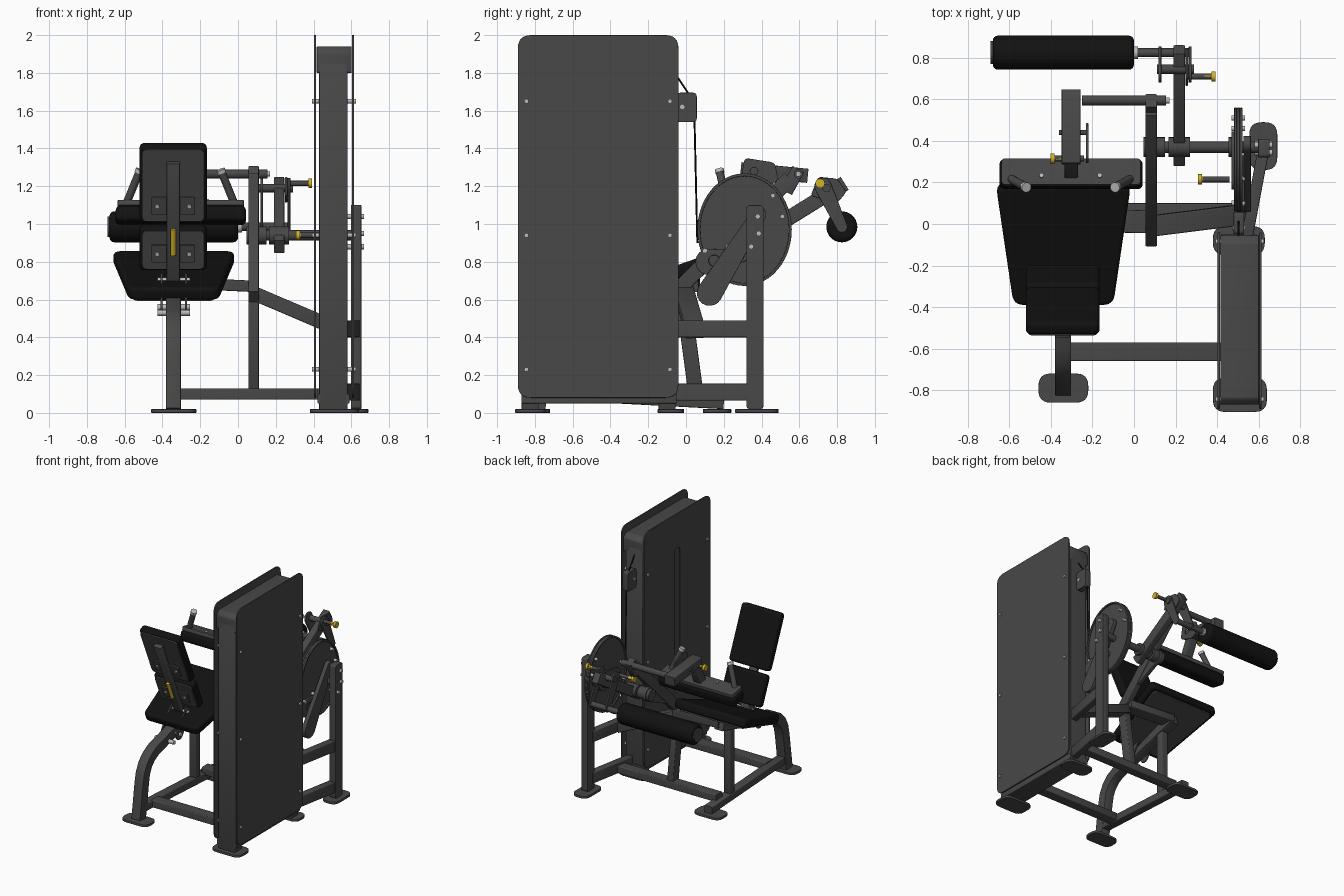
import bpy, math
from mathutils import Vector as V, Matrix

if "Cube" in bpy.data.objects:
    bpy.data.objects.remove(bpy.data.objects["Cube"])

def mat(name, c):
    m = bpy.data.materials.new(name)
    m.diffuse_color = (*c, 1)
    m.use_nodes = True
    m.node_tree.nodes["Principled BSDF"].inputs["Base Color"].default_value = m.diffuse_color
    return m
FRAME = mat("frame_grey", (.065, .065, .065))
PAD = mat("pad_black", (.006, .006, .006))
YEL = mat("yellow", (.65, .45, .02))
STEEL = mat("steel", (.5, .5, .5))

def finish(o, m):
    o.data.materials.append(m)
    bpy.ops.object.select_all(action='DESELECT')
    o.select_set(True)
    bpy.context.view_layer.objects.active = o
    if o.type == 'CURVE':
        bpy.ops.object.convert(target='MESH')
    bpy.ops.object.shade_smooth_by_angle(angle=math.radians(35))
    return bpy.context.object

def basis(o, u, v):
    u, v = V(u).normalized(), V(v).normalized()
    M = Matrix((u, v, u.cross(v))).transposed().to_4x4()
    M.translation = o
    return M

def plate(name, loops, t, M, m=FRAME, b=.003, res=1):
    """Extruded 2D outline with softened edges; extra loops are holes."""
    c = bpy.data.curves.new(name, 'CURVE')
    c.dimensions, c.fill_mode = '2D', 'BOTH'
    c.extrude, c.bevel_depth, c.offset, c.bevel_resolution = t / 2 - b, b, -b, res
    for pts in loops:
        s = c.splines.new('POLY')
        s.points.add(len(pts) - 1)
        s.use_cyclic_u = True
        for p, q in zip(s.points, pts):
            p.co = (q[0], q[1], 0, 1)
    o = bpy.data.objects.new(name, c)
    bpy.context.collection.objects.link(o)
    o.matrix_world = M
    return finish(o, m)

def yz(x):
    return basis((x, 0, 0), (0, 1, 0), (0, 0, 1))

def rounded(pts, r, n=6):
    out, k = [], len(pts)
    for i in range(k):
        p, a, c = V(pts[i]), V(pts[i - 1]), V(pts[(i + 1) % k])
        s, e = p + (a - p).normalized() * r, p + (c - p).normalized() * r
        out += [s.lerp(p, j / n).lerp(p.lerp(e, j / n), j / n) for j in range(n + 1)]
    return out

def rect(x0, y0, x1, y1, r):
    return rounded([(x0, y0), (x1, y0), (x1, y1), (x0, y1)], r)

def ellipse(cx, cy, rx, ry, n=48):
    return [(cx + rx * math.cos(i * math.tau / n), cy + ry * math.sin(i * math.tau / n)) for i in range(n)]

def capsule(a, b, ra, rb, n=10):
    ang = math.atan2(b[1] - a[1], b[0] - a[0])
    arc = lambda c, r, s: [(c[0] + r * math.cos(s + math.pi * i / n), c[1] + r * math.sin(s + math.pi * i / n)) for i in range(n + 1)]
    return arc(b, rb, ang - math.pi / 2) + arc(a, ra, ang + math.pi / 2)

def ribbon(path, w):
    L, R = [], []
    for i, p in enumerate(path):
        d = (V(path[min(i + 1, len(path) - 1)]) - V(path[max(i - 1, 0)])).normalized()
        n = V((-d.y, d.x)) * w / 2
        L.append(V(p) + n)
        R.append(V(p) - n)
    return L + R[::-1]

def beam(name, a, b, w, h, m=FRAME, r=.008):
    a, b = V(a), V(b)
    d = (b - a).normalized()
    ref = V((0, 1, 0)) if abs(d.x) > .7 else V((1, 0, 0))
    u = (ref - d * ref.dot(d)).normalized()
    return plate(name, [rect(-w / 2, -h / 2, w / 2, h / 2, r)], (b - a).length, basis((a + b) / 2, u, d.cross(u)), m, .001)

def rod(name, a, b, r, m=FRAME, n=20):
    a, b = V(a), V(b)
    bpy.ops.mesh.primitive_cylinder_add(vertices=n, radius=r, depth=(b - a).length, location=(a + b) / 2,
                                        rotation=(b - a).to_track_quat('Z', 'Y').to_euler())
    o = bpy.context.object
    o.name = name
    return finish(o, m)

# weight tower: side panels, covers, cap, stack
panel = rect(-.89, .08, -.04, 2.0, .07)
plate("tower_panel_right", [panel], .012, yz(.609))
plate("tower_panel_left", [panel, rect(-.50, .55, -.43, 1.72, .03)], .012, yz(.408))
beam("tower_front_cover", (.505, -.825, .02), (.505, -.825, 1.85), .15, .09)
beam("tower_rear_cover", (.505, -.10, .02), (.505, -.10, 1.85), .15, .09)
plate("tower_cap", [rounded([(-.87, 1.80), (-.055, 1.80), (-.055, 1.91), (-.09, 1.94), (-.84, 1.94), (-.87, 1.91)], .012)], .185, yz(.509))
beam("tower_base", (.505, -.87, .075), (.505, -.05, .075), .17, .05)
for i in range(9):
    beam(f"weight_plate_{i}", (.505, -.66, .19 + i * .062), (.505, -.27, .19 + i * .062), .12, .056)
for y in (-.56, -.37):
    rod("guide_rod", (.505, y, .1), (.505, y, 1.85), .012, STEEL)
for y in (-.845, -.085):
    for z in (.23, .94, 1.65):
        rod("panel_bolt", (.393, y, z), (.625, y, z), .012, STEEL, 12)

# feet
for n, x0, y0, x1, y1 in (("tower_front", .38, -.905, .64, -.74), ("tower_rear", .38, -.15, .63, -.01),
                          ("left_front", -.46, -.86, -.22, -.72), ("left_rear", -.46, .09, -.22, .24),
                          ("right_rear", .555, .26, .69, .49)):
    plate(n + "_foot", [rect(x0, y0, x1, y1, .06)], .02, Matrix.Translation((0, 0, .01)))

# base frame
beam("left_floor_beam", (-.34, -.75, .10), (-.34, .20, .05), .07, .06)
beam("front_cross_beam", (-.32, -.615, .10), (.42, -.615, .10), .09, .06)
beam("rear_cross_beam", (-.34, .06, .10), (.56, .06, .10), .08, .06)
plate("right_rear_post", [rounded([(.32, .02), (.41, .02), (.41, 1.1), (.32, 1.1)], .02)], .055, yz(.625))
for z in (.11, .445):
    beam("right_frame_beam", (.545, -.06, z), (.62, .34, z), .055, .09)
beam("diagonal_brace", (.08, -.01, .635), (.56, .05, .43), .10, .075)
beam("seat_link_beam", (-.34, .02, .69), (.08, .01, .67), .11, .06)
beam("centre_post", (.083, -.02, .64), (.083, .05, .12), .055, .08)
beam("sloped_main_bar", (.083, -.08, .615), (.083, .55, 1.24), .055, .08)
beam("seat_post", (-.34, -.07, .08), (-.34, -.07, .67), .06, .06)
leg = [(-.785, .02), (-.745, .30), (-.73, .37), (-.70, .43), (-.655, .475), (-.59, .51), (.06, .685)]
plate("curved_front_leg", [ribbon(leg, .08)], .078, yz(-.342))

# seat and backrest
S = math.radians(19.3)
seat = [(-.24, 0), (.24, 0), (.325, .61), (-.325, .61)]
up = V((0, -math.sin(S), math.cos(S)))
vs = (0, math.cos(S), math.sin(S))
so = V((-.34, -.395, .66))
plate("seat", [rounded(seat, .05)], .07, basis(so - up * .035, (1, 0, 0), vs), PAD, .02, 4)
plate("seat_board", [rounded([(x * .88, .03 + y * .9) for x, y in seat], .04)], .018, basis(so - up * .075, (1, 0, 0), vs))
vb, wb = V((0, -.397, .918)), V((0, -.918, -.397))
bo = V((-.343, -.19, .775))
for n, a, b in (("lower", 0, .25), ("upper", .275, .72)):
    plate(n + "_back_pad", [rect(-.178, a, .178, b, .03)], .065, basis(bo + wb * .033, (1, 0, 0), vb), PAD, .02, 4)
    plate(n + "_back_board", [rect(-.165, a + .015, .165, b - .015, .03)], .014, basis(bo + wb * .068, (1, 0, 0), vb))
    plate(n + "_back_bracket", [rect(-.115, a + .06, .115, a + .16, .01)], .012, basis(bo + wb * .08, (1, 0, 0), vb))
    for sx in (-.085, .085):
        p = bo + vb * (a + .11) + V((sx, 0, 0))
        rod("back_bolt", p + wb * .08, p + wb * .094, .012, STEEL, 12)
beam("backrest_bar", bo + wb * .098 - vb * .17, bo + wb * .098 + vb * .64, .07, .035)
rod("backrest_handle", bo + wb * .125 + vb * .12, bo + wb * .125 + vb * .27, .014, YEL)
for x in (-.405, -.275):
    plate("backrest_bracket", [capsule((-.36, .56), (-.26, .70), .045, .04)], .012, yz(x))
for y, z in ((-.36, .56), (-.26, .70), (-.45, .53)):
    rod("bracket_bolt", (-.425, y, z), (-.255, y, z), .016, STEEL, 12)

# thigh pad with handles
tv = V((0, .94, -.2))
plate("thigh_pad", [rect(-.345, -.07, .345, .07, .03)], .085, basis((-.303, .24, 1.045), (1, 0, 0), tv), PAD, .025, 4)
plate("thigh_pad_board", [rect(-.335, -.065, .335, .065, .02)], .03, basis((-.303, .25, 1.10), (1, 0, 0), tv))
for s in (-1, 1):
    a, b = V((-.305 + s * .285, .215, 1.11)), V((-.305 + s * .22, .18, 1.27))
    rod("thigh_handle", a, b, .021)
    rod("handle_cap", b, b + (b - a).normalized() * .02, .024, STEEL)
    rod("thigh_board_bolt", (-.305 + s * .14, .23, 1.11), (-.305 + s * .14, .235, 1.13), .011, STEEL, 12)
beam("thigh_arm", (-.303, .29, 1.29), (-.303, .645, 1.255), .09, .075)
beam("thigh_arm_drop", (-.303, .25, 1.10), (-.303, .34, 1.30), .065, .07)
plate("thigh_adjust_plate", [rounded([(.29, 1.24), (.31, 1.35), (.47, 1.325), (.49, 1.23), (.42, 1.19)], .025),
                             ellipse(.36, 1.28, .02, .02, 16)], .012, yz(-.225))
rod("thigh_pivot_tube", (-.25, .595, 1.265), (.155, .595, 1.265), .024)
beam("thigh_pivot_mount", (.083, .53, 1.17), (.083, .595, 1.29), .055, .07)
rod("thigh_pivot_bolt", (.155, .595, 1.265), (.17, .595, 1.265), .014, STEEL, 12)
rod("thigh_stop_rod", (-.36, .44, 1.28), (-.22, .44, 1.28), .012)

# pull pins with yellow knobs
for x, y, z, d, l in ((.37, .71, 1.215, -1, .12), (.33, .215, .94, 1, .13), (-.38, .315, 1.26, 1, .14)):
    rod("pin_rod", (x, y, z), (x + d * l, y, z), .014)
    rod("pin_stem", (x - d * .02, y, z), (x + d * .03, y, z), .014, YEL)
    rod("pin_knob", (x - d * .022, y, z), (x - d * .002, y, z), .025, YEL)

# movement arm and leg roller
rod("pivot_shaft", (.06, .37, .94), (.64, .37, .94), .028)
for x0, x1 in ((.045, .15), (.165, .27), (.455, .49)):
    rod("pivot_hub", (x0, .37, .94), (x1, .37, .94), .048)
plate("pivot_mount_plate", [capsule((.16, .84), (.37, .94), .05, .055)], .03, yz(.083))
beam("movement_arm", (.218, .30, .88), (.218, .84, 1.215), .055, .08)
for x in (.125, .27):
    plate("roller_arm", [capsule((.725, 1.2), (.825, .985), .045, .03)], .014, yz(x))
plate("arm_adjust_plate", [rounded([(.66, 1.15), (.70, 1.25), (.80, 1.24), (.85, 1.17), (.80, 1.11)], .02)], .012, yz(.255))
rod("roller_arm_pivot", (.11, .745, 1.19), (.29, .745, 1.19), .022)
rod("roller_axle", (-.02, .825, .985), (.27, .825, .985), .022)
bev = rod("leg_roller", (-.68, .825, .985), (0, .825, .985), .082, PAD, 40)
mod = bev.modifiers.new("soft_ends", 'BEVEL')
mod.width, mod.segments, mod.limit_method, mod.angle_limit = .025, 4, 'ANGLE', math.radians(50)
rod("roller_end_cap", (-.69, .825, .985), (-.67, .825, .985), .055, FRAME, 32)
rod("roller_collar", (0, .825, .985), (.02, .825, .985), .03, STEEL)

# cam wheel, counter arm and small hardware
plate("cam_wheel", [ellipse(.31, .97, .25, .295)], .014, yz(.503))
for x in (.489, .517):
    plate("cam_rim", [ellipse(.31, .97, .25, .298), ellipse(.31, .97, .235, .283)], .013, yz(x))
plate("cam_arm", [capsule((.125, .635), (.385, 1.05), .068, .04)], .035, yz(.545))
plate("cam_lever", [capsule((.12, .80), (.3, .83), .07, .03), ellipse(.15, .805, .03, .03, 20)], .02, yz(.522))
plate("cam_inner_plate", [capsule((.215, .94), (.37, .94), .05, .075)], .018, yz(.478))
for y, z in ((.38, 1.04), (.345, .88), (.385, .95)):
    rod("post_bolt", (.58, y, z), (.668, y, z), .014, STEEL, 12)
for y, z in ((.51, 1.04), (.10, .86), (.22, .88), (.46, 1.15)):
    rod("cam_bolt", (.47, y, z), (.535, y, z), .012, STEEL, 12)

# cable and its pulley housing
plate("pulley_housing", [rect(-.05, 1.54, .057, 1.695, .02)], .05, yz(.505))
rod("pulley", (.49, 0, 1.62), (.52, 0, 1.62), .05, FRAME, 32)
rod("pulley_bolt", (.475, -.02, 1.62), (.535, -.02, 1.62), .012, STEEL, 12)
rod("cable_down", (.503, .045, 1.55), (.503, .06, .9), .005, PAD, 8)
rod("cable_upper", (.503, -.06, 1.80), (.503, .02, 1.68), .005, PAD, 8)
